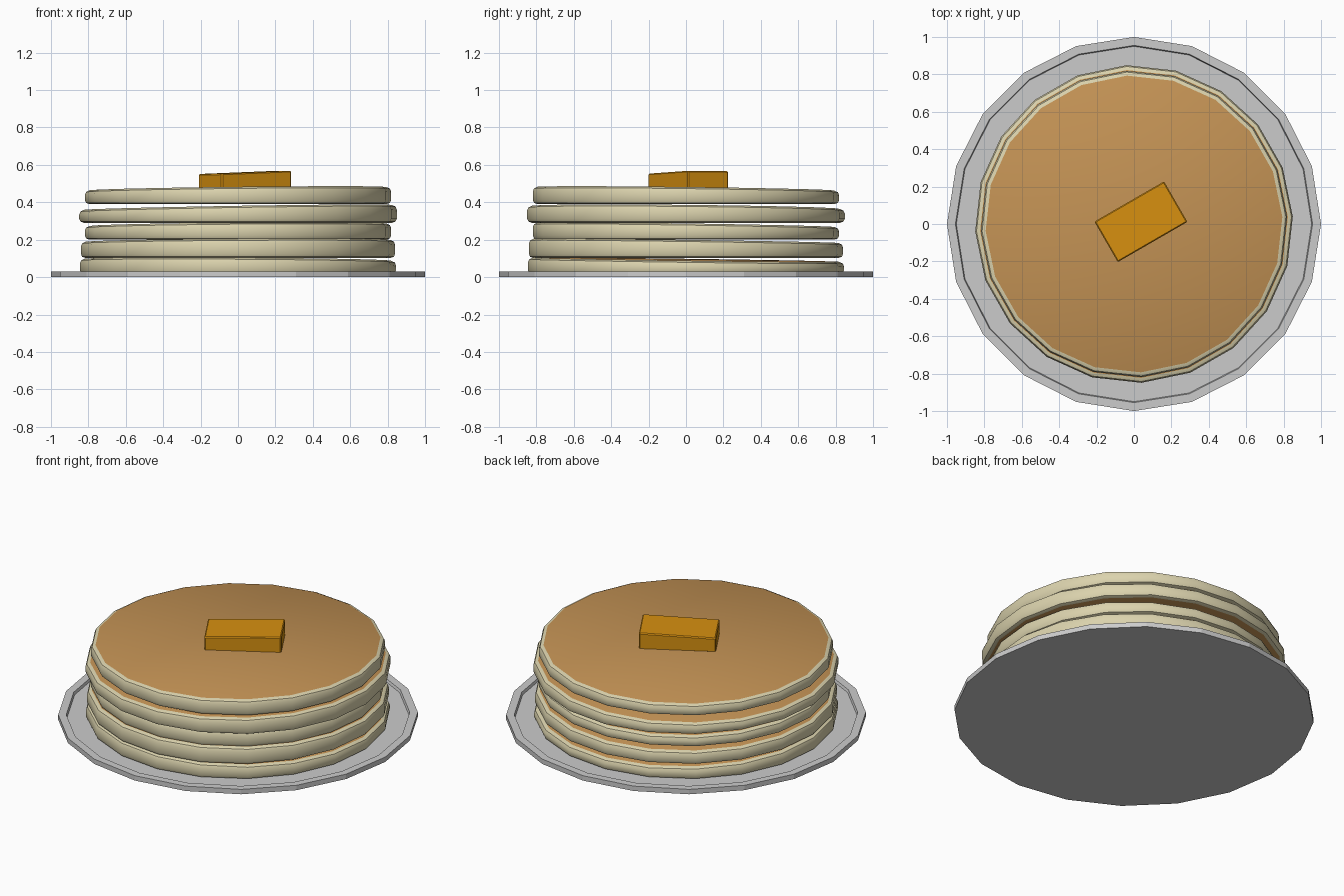
import bpy, bmesh, math
from mathutils import Vector, Matrix

if "Cube" in bpy.data.objects:
    bpy.data.objects.remove(bpy.data.objects["Cube"])


def material(name, rgb):
    m = bpy.data.materials.new(name)
    m.diffuse_color = (*rgb, 1)
    m.use_nodes = True
    m.node_tree.nodes["Principled BSDF"].inputs["Base Color"].default_value = m.diffuse_color
    return m


CREAM = material("cream batter", (0.71, 0.65, 0.42))
BROWN = material("golden brown", (0.55, 0.29, 0.09))
BUTTER = material("butter yellow", (0.68, 0.28, 0.005))
GREY = material("plate grey", (0.60, 0.60, 0.60))


def finish(bm, name, mats, smooth=False):
    bmesh.ops.recalc_face_normals(bm, faces=bm.faces[:])
    me = bpy.data.meshes.new(name)
    bm.to_mesh(me)
    bm.free()
    for m in mats:
        me.materials.append(m)
    ob = bpy.data.objects.new(name, me)
    bpy.context.collection.objects.link(ob)
    if smooth:
        bpy.context.view_layer.objects.active = ob
        ob.select_set(True)
        bpy.ops.object.shade_smooth_by_angle(angle=math.radians(35))
        ob.select_set(False)
    return ob


def lathe(profile, turn=0.0, sides=20, height=None):
    """Closed stack of rings; height(x, y, z) can bend each point."""
    bm = bmesh.new()
    rings = []
    for r, z in profile:
        ring = []
        for i in range(sides):
            a = turn + math.tau * i / sides
            x, y = r * math.cos(a), r * math.sin(a)
            ring.append(bm.verts.new((x, y, height(x, y, z) if height else z)))
        rings.append(ring)
    for low, up in zip(rings, rings[1:]):
        for i in range(sides):
            j = (i + 1) % sides
            bm.faces.new((low[i], low[j], up[j], up[i]))
    caps = [bm.faces.new(rings[0][::-1]), bm.faces.new(rings[-1])]
    return bm, caps


# plate with a shallow recess inside the rim
bm, _ = lathe([(1, 0), (1, 0.03), (0.955, 0.03), (0.95, 0.014)])
finish(bm, "plate", [GREY])


# pancakes: flat underneath, top gently sloped, browned on both flat faces
def pancake(name, r, base, top, dx, dy):
    def height(x, y, t):
        crown = top + (dx * x + dy * y) / 0.8
        if t < 0.5:
            return base + t
        return crown - (1 - t)
    profile = [(r - 0.025, 0), (r - 0.007, 0.007), (r, 0.022),
               (r, 1 - 0.025), (r - 0.007, 1 - 0.009), (r - 0.026, 1)]
    bm, caps = lathe(profile, math.radians(2.7), 20, height)
    for f in caps:
        f.material_index = 1
    finish(bm, name, [CREAM, BROWN], True)


stack = [(0.846, 0.013, 0.093, -0.005, -0.011),
         (0.841, 0.102, 0.194, 0.005, -0.011),
         (0.82, 0.200, 0.280, 0.007, -0.012),
         (0.85, 0.290, 0.373, 0.013, -0.008),
         (0.82, 0.390, 0.473, 0.009, -0.010)]
for n, args in enumerate(stack, 1):
    pancake(f"pancake_{n}", *args)

# butter pat, turned on top of the stack with a slightly tilted top
bm = bmesh.new()
bmesh.ops.create_cube(bm, size=1)
spin = Matrix.Rotation(math.radians(30), 3, 'Z')
for v in bm.verts:
    up = v.co.z > 0
    p = spin @ Vector((v.co.x * 0.43, v.co.y * 0.25, 0)) + Vector((0.037, 0.012, 0))
    p.z = 0.56 + 0.035 * (p.x - 0.04) + 0.01 * p.y if up else 0.465
    v.co = p
bmesh.ops.bevel(bm, geom=bm.edges[:], offset=0.006, segments=1, affect='EDGES')
finish(bm, "butter_pat", [BUTTER])
